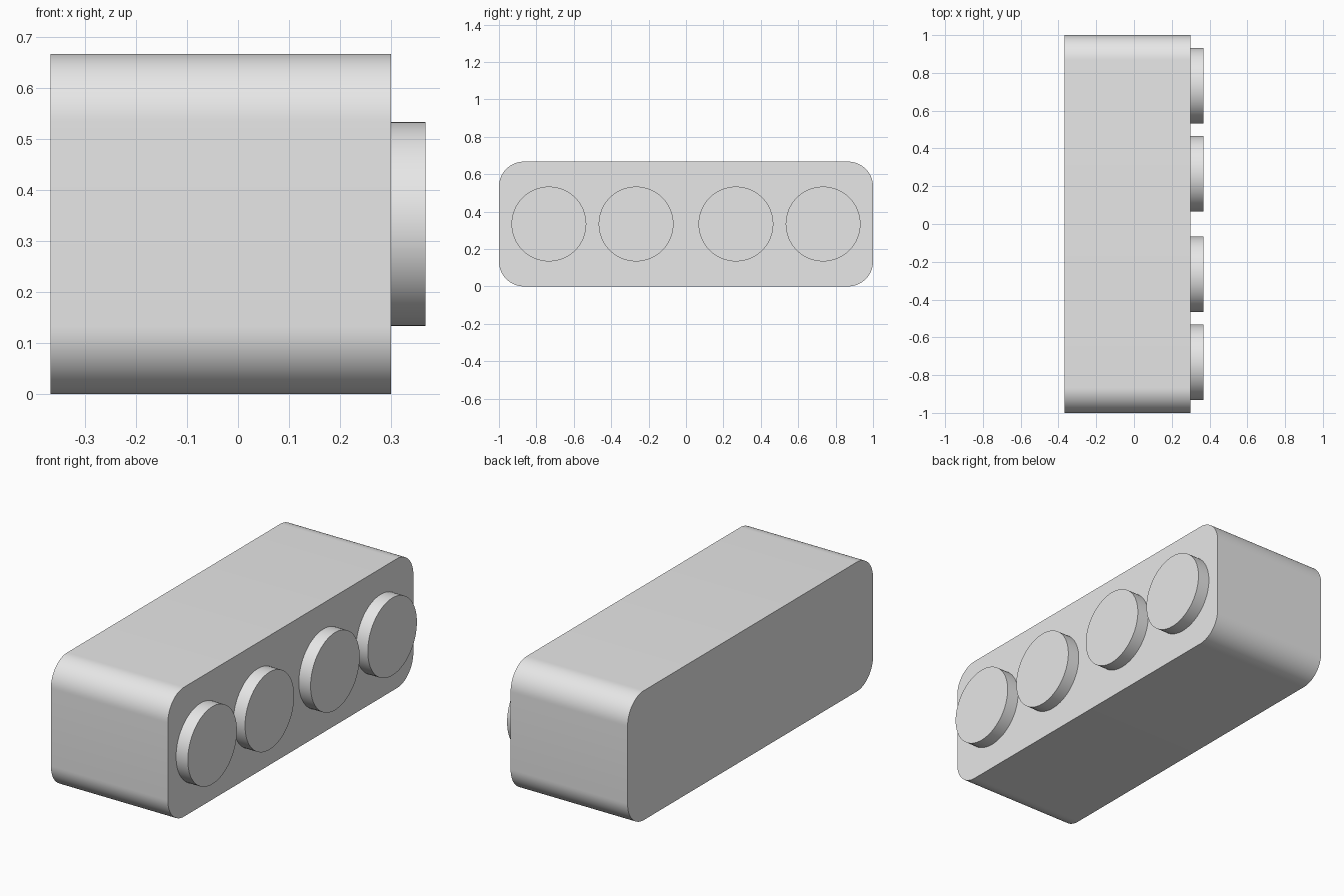
import bpy
import math

cube = bpy.data.objects.get("Cube")
if cube:
    bpy.data.objects.remove(cube, do_unlink=True)

# Single grey finish
grey = bpy.data.materials.new("light grey")
grey.use_nodes = True
grey.diffuse_color = (0.8, 0.8, 0.8, 1)
grey.node_tree.nodes["Principled BSDF"].inputs["Base Color"].default_value = (0.8, 0.8, 0.8, 1)

BACK, FACE, TIP = -0.367, 0.3, 0.367
HEIGHT, CORNER = 0.667, 0.133


def prism(name, outline, x0, x1):
    """Extrude a (y, z) outline along x with smooth sides and flat caps."""
    n = len(outline)
    verts = [(x, y, z) for x in (x0, x1) for y, z in outline]
    sides = [(i, (i + 1) % n, n + (i + 1) % n, n + i) for i in range(n)]
    caps = [tuple(reversed(range(n))), tuple(range(n, 2 * n))]
    mesh = bpy.data.meshes.new(name)
    mesh.from_pydata(verts, [], sides + caps)
    mesh.materials.append(grey)
    obj = bpy.data.objects.new(name, mesh)
    bpy.context.collection.objects.link(obj)
    bpy.ops.object.select_all(action="DESELECT")
    obj.select_set(True)
    bpy.context.view_layer.objects.active = obj
    bpy.ops.object.shade_smooth_by_angle(angle=math.radians(30))
    return obj


def arc(cy, cz, radius, start, sweep, steps):
    angles = [math.radians(start + sweep * i / steps) for i in range(steps + 1)]
    return [(cy + radius * math.cos(a), cz + radius * math.sin(a)) for a in angles]


# Rounded block body
outline = []
for k, (sy, top) in enumerate([(1, True), (-1, True), (-1, False), (1, False)]):
    cz = HEIGHT - CORNER if top else CORNER
    outline += arc(sy * (1 - CORNER), cz, CORNER, 90 * k, 90, 16)
prism("body", outline, BACK, FACE)

# Row of four round studs on the right face
for i, y in enumerate((-0.733, -0.267, 0.267, 0.733)):
    circle = arc(y, HEIGHT / 2, 0.2, 0, 360, 64)[:-1]
    prism(f"round_stud_{i + 1}", circle, FACE - 0.01, TIP)
